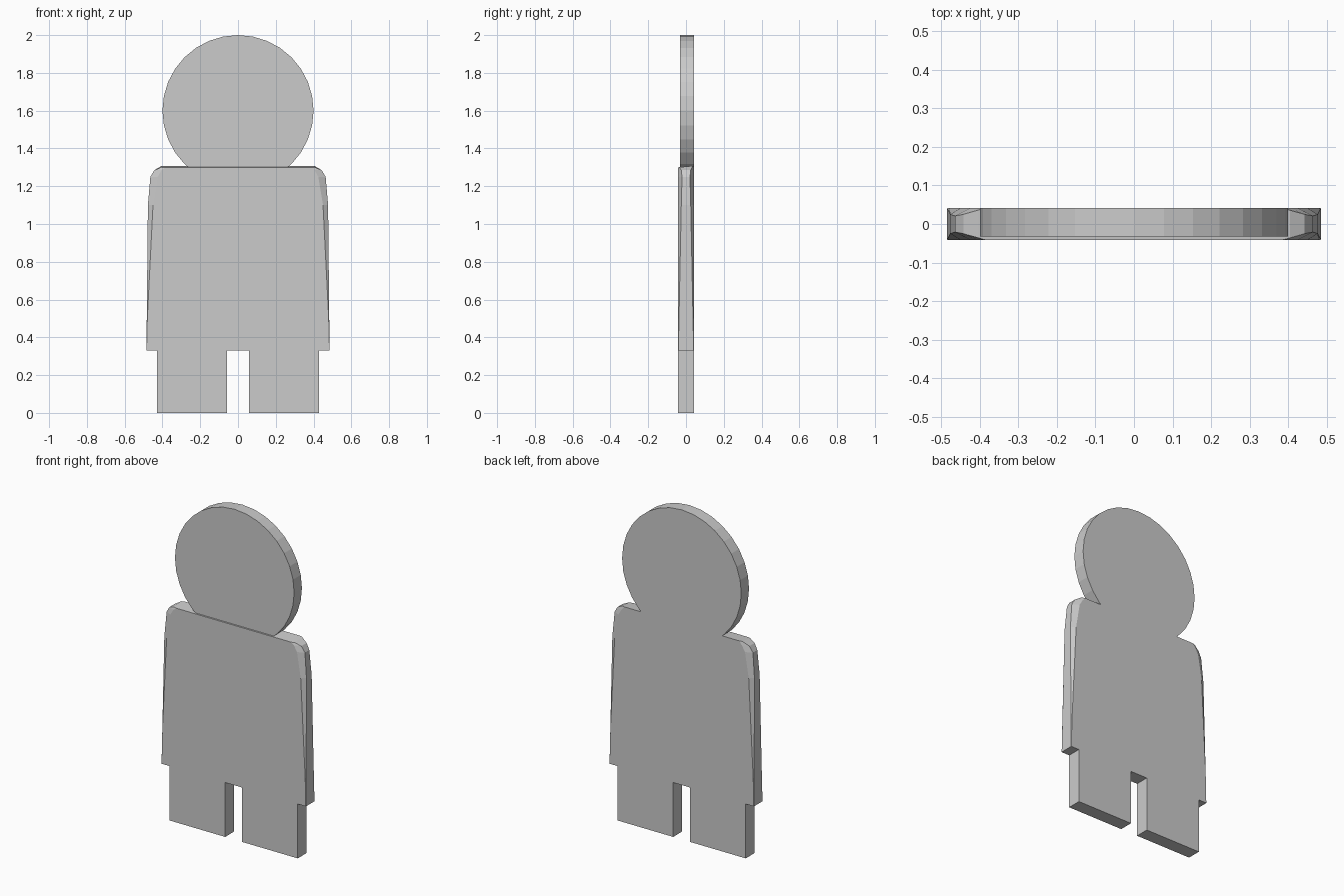
import bpy, bmesh, math

if "Cube" in bpy.data.objects:
    bpy.data.objects.remove(bpy.data.objects["Cube"])

HALF = 0.0415  # half thickness of the figure


def finish(name, bm):
    bmesh.ops.recalc_face_normals(bm, faces=bm.faces)
    bmesh.ops.dissolve_limit(bm, angle_limit=math.radians(0.3),
                             verts=bm.verts, edges=bm.edges)
    mesh = bpy.data.meshes.new(name)
    bm.to_mesh(mesh)
    bm.free()
    obj = bpy.data.objects.new(name, mesh)
    bpy.context.collection.objects.link(obj)
    return obj


# Head: flat disc, flush with the back of the torso
front, back = -0.033, HALF
bpy.ops.mesh.primitive_cylinder_add(vertices=32, radius=0.4, depth=back - front,
                                    location=(0, (front + back) / 2, 1.6),
                                    rotation=(math.pi / 2, 0, 0))
bpy.context.object.name = "head"

# Torso with arms: lofted slab whose side edges are chamfered more towards the top
# each ring: height, half width of front face, half width at side, half depth of side
rings = [
    (0.33, 0.484, 0.485, 0.0405),
    (0.50, 0.480, 0.483, 0.037),
    (1.10, 0.450, 0.477, 0.025),
    (1.25, 0.425, 0.464, 0.021),
    (1.285, 0.405, 0.443, 0.025),
    (1.30, 0.385, 0.405, 0.036),
]
bm = bmesh.new()
loops = []
for z, xf, xs, ys in rings:
    outline = [(-xf, -HALF), (xf, -HALF), (xs, -ys), (xs, ys),
               (xf, HALF), (-xf, HALF), (-xs, ys), (-xs, -ys)]
    loops.append([bm.verts.new((x, y, z)) for x, y in outline])
for low, high in zip(loops, loops[1:]):
    for i in range(8):
        j = (i + 1) % 8
        bm.faces.new((low[i], low[j], high[j], high[i]))
bm.faces.new(loops[0])
bm.faces.new(loops[-1])
for v in loops[-1]:  # shoulders rise slightly to the back
    v.co.z += 0.004 * (v.co.y + HALF) / HALF
finish("torso", bm)

# Legs: two plain blocks with a narrow gap
for side, name in ((-1, "left_leg"), (1, "right_leg")):
    bm = bmesh.new()
    bmesh.ops.create_cube(bm, size=1)
    bmesh.ops.scale(bm, vec=(0.373, 2 * HALF, 0.33), verts=bm.verts)
    bmesh.ops.translate(bm, vec=(side * 0.2435, 0, 0.165), verts=bm.verts)
    finish(name, bm)
